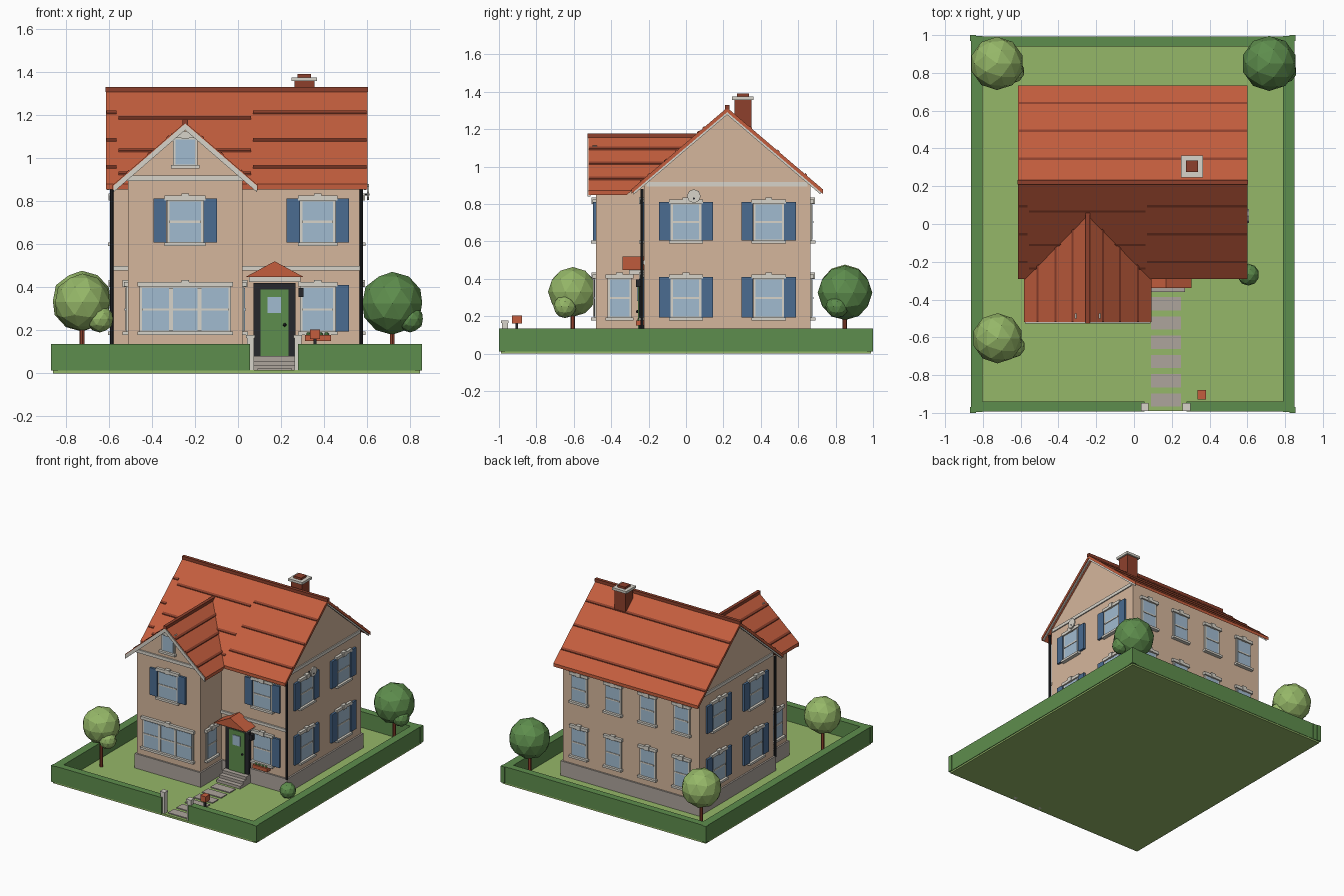
import bpy, bmesh, math
from mathutils import Matrix

cube = bpy.data.objects.get("Cube")
if cube:
    bpy.data.objects.remove(cube, do_unlink=True)


def material(name, r, g, b):
    rgb = [(c / 255) ** 2.2 for c in (r, g, b)] + [1]
    m = bpy.data.materials.new(name)
    m.use_nodes = True
    m.diffuse_color = rgb
    m.node_tree.nodes["Principled BSDF"].inputs["Base Color"].default_value = rgb
    return m


WALL = material("tan wall", 212, 181, 155)
ROOF = material("red roof", 194, 94, 64)
BRICK = material("dark brick", 140, 66, 48)
TRIM = material("pale trim", 214, 210, 200)
GLASS = material("pale blue glass", 160, 186, 207)
BLUE = material("shutter blue", 76, 108, 144)
GREEN = material("deep green", 94, 140, 78)
GRASS = material("light green", 148, 182, 104)
BLACK = material("near black", 42, 44, 48)
STONE = material("grey stone", 172, 163, 155)


def finish(name, bm, mat):
    bmesh.ops.recalc_face_normals(bm, faces=bm.faces)
    mesh = bpy.data.meshes.new(name)
    bm.to_mesh(mesh)
    bm.free()
    mesh.materials.append(mat)
    obj = bpy.data.objects.new(name, mesh)
    bpy.context.collection.objects.link(obj)
    return obj


def prism(name, mat, pts, axis, a, b, end=None):
    """Extrude a (side, height) profile along x or y; end(z) shapes the far end."""
    bm = bmesh.new()
    rings = []
    for t, far in ((a, False), (b, True)):
        ring = []
        for s, z in pts:
            d = end(z) if far and end else t
            ring.append(bm.verts.new((d, s, z) if axis == "x" else (s, d, z)))
        rings.append(ring)
    n = len(pts)
    for ring in rings:
        bm.faces.new(ring)
    for i in range(n):
        j = (i + 1) % n
        bm.faces.new((rings[0][i], rings[0][j], rings[1][j], rings[1][i]))
    return finish(name, bm, mat)


def box(name, mat, x, y, z):
    return prism(name, mat, [(x[0], z[0]), (x[1], z[0]), (x[1], z[1]), (x[0], z[1])], "y", *y)


def ball(name, mat, loc, r, sub=2):
    bm = bmesh.new()
    bmesh.ops.create_icosphere(bm, subdivisions=sub, radius=r, matrix=Matrix.Translation(loc))
    return finish(name, bm, mat)


def rod(name, mat, loc, r, length, sides=8, rot=Matrix()):
    bm = bmesh.new()
    bmesh.ops.create_cone(bm, cap_ends=True, segments=sides, radius1=r, radius2=r,
                          depth=length, matrix=Matrix.Translation(loc) @ rot)
    return finish(name, bm, mat)


# Wall planes: axis of the normal, its sign, position
FACES = {"front": ("y", -1, -.225), "wing": ("y", -1, -.48), "back": ("y", 1, .665),
         "left": ("x", 1, .565), "right": ("x", -1, -.577),
         "wing_left": ("x", 1, .02), "wing_right": ("x", -1, -.51)}


def plate(name, mat, face, u, z, depth):
    axis, sign, pos = FACES[face]
    d = sorted((pos - sign * .005, pos + sign * depth))
    return box(name, mat, u, d, z) if axis == "y" else box(name, mat, d, u, z)


def window(face, c, z, w, shutters=(), panes=1, rail=True):
    n = face + "_window"
    h = w / 2
    z0, z1 = z
    plate(n + "_frame", TRIM, face, (c - h - .012, c + h + .012), (z0 - .01, z1 + .01), .009)
    plate(n + "_glass", GLASS, face, (c - h, c + h), z, .012)
    plate(n + "_header", TRIM, face, (c - h - .022, c + h + .022), (z1 + .006, z1 + .028), .02)
    plate(n + "_keystone", TRIM, face, (c - .018, c + .018), (z1 + .004, z1 + .038), .025)
    plate(n + "_sill", TRIM, face, (c - h - .022, c + h + .022), (z0 - .02, z0 - .004), .027)
    if rail:
        m = (z0 + z1) / 2
        plate(n + "_rail", TRIM, face, (c - h, c + h), (m - .005, m + .005), .016)
    for i in range(1, panes):
        u = c - h + w * i / panes
        plate(n + "_mullion", TRIM, face, (u - .009, u + .009), z, .018)
    for s in shutters:
        u = sorted((c + s * (h + .013), c + s * (h + .075)))
        plate(face + "_shutter", BLUE, face, u, (z0 - .004, z1 + .014), .016)


# Garden: lawn, hedges, gate posts and path
CX = -.007
box("lawn", GRASS, (CX - .852, CX + .852), (-.99, .99), (0, .015))
HZ = (.012, .135)
for s in (-1, 1):
    box("side_hedge", GREEN, sorted((CX + s * .795, CX + s * .857)), (-.995, .995), HZ)
    for t in (-1, 1):
        x, y = CX + s * .845, t * .984
        box("hedge_corner", GREEN, (x - .016, x + .016), (y - .016, y + .016), HZ)
box("back_hedge", GREEN, (CX - .8, CX + .8), (.94, .993), HZ)
box("front_hedge_a", GREEN, (CX - .8, .055), (-.993, -.94), HZ)
box("front_hedge_b", GREEN, (.278, CX + .8), (-.993, -.94), HZ)
for x in (.058, .278):
    box("gate_post", TRIM, (x - .016, x + .016), (-.985, -.952), (0, .165))
    box("gate_post_cap", TRIM, (x - .02, x + .02), (-.989, -.948), (.165, .178))
for i in range(6):
    y = -.422 - i * .102
    box("path_slab", STONE, (.09, .25), (y - .035, y + .035), (.01, .022))

# House body and stone base
MID, APEX, SLOPE = .22, 1.315, .853
WMID, WAPEX, WSLOPE = -.245, 1.165, .866


def gable(mid, half, apex, slope, drop, base):
    e = apex - half * slope - drop
    return [(mid - half, base), (mid + half, base), (mid + half, e), (mid, apex - drop), (mid - half, e)]


def chevron(mid, half, apex, slope, t0, t1):
    e = apex - half * slope
    return [(mid - half, e - t0), (mid, apex - t0), (mid + half, e - t0),
            (mid + half, e - t1), (mid, apex - t1), (mid - half, e - t1)]


def seam(mid, o, side, apex, slope):
    w = o + .012
    a, b = apex - o * slope, apex - w * slope
    return [(mid + side * o, a - .005), (mid + side * w, b - .005),
            (mid + side * w, b + .006), (mid + side * o, a + .006)]


def valley(z):
    return MID - (APEX - z) / SLOPE + .01


prism("main_walls", WALL, gable(MID, .445, APEX, SLOPE, .022, .01), "x", -.577, .565)
prism("wing_walls", WALL, gable(WMID, .265, WAPEX, WSLOPE, .022, .01), "y", -.48, -.2)
box("main_base", STONE, (-.589, .577), (-.237, .677), (.01, .125))
box("wing_base", STONE, (-.522, .032), (-.492, -.22), (.01, .125))

# Main roof with ridge, bargeboards and seams
prism("main_roof", ROOF, chevron(MID, .512, APEX, SLOPE, 0, .024), "x", -.613, .6)
box("main_ridge", BRICK, (-.616, .604), (MID - .012, MID + .012), (APEX - .01, APEX + .013))
for x in (-.607, .584):
    prism("main_bargeboard", TRIM, chevron(MID, .5, APEX, SLOPE, .02, .038), "x", x, x + .01)
for o in (.12, .268, .415):
    prism("back_roof_seam", BRICK, seam(MID, o, 1, APEX, SLOPE), "x", -.61, .597)
    for x in ((-.61, -.565), (.07, .597)):
        prism("front_roof_seam", BRICK, seam(MID, o, -1, APEX, SLOPE), "x", *x)
for o in (.148, .325, .45):
    prism("front_roof_seam", BRICK, seam(MID, o, -1, APEX, SLOPE), "x", -.555, .06)

# Wing roof, ending in the valleys of the main roof
prism("wing_roof", ROOF, chevron(WMID, .337, WAPEX, WSLOPE, 0, .024), "y", -.52, 0, valley)
prism("wing_bargeboard", TRIM, chevron(WMID, .333, WAPEX, WSLOPE, .006, .036), "y", -.526, -.51)
box("wing_ridge", BRICK, (WMID - .012, WMID + .012), (-.526, .06), (WAPEX - .012, WAPEX + .012))
for o in (.075, .165, .26):
    for s in (-1, 1):
        prism("wing_roof_seam", BRICK, seam(WMID, o, s, WAPEX, WSLOPE), "y", -.518, 0, valley)

# Trim bands
plate("wing_band", TRIM, "wing", (-.515, .025), (.893, .917), .01)
for f in ("left", "right"):
    plate("gable_band", TRIM, f, (-.21, .65), (.893, .917), .008)
for u in ((-.58, -.5), (.01, .568)):
    plate("belt_course", TRIM, "front", u, (.477, .498), .012)

# Chimney
box("chimney_stack", BRICK, (.263, .354), (.26, .35), (1.2, 1.358))
box("chimney_cap", TRIM, (.248, .366), (.246, .362), (1.356, 1.374))
box("chimney_pot", BRICK, (.275, .338), (.274, .336), (1.37, 1.39))

# Windows
UP, LOW = (.61, .797), (.198, .396)
BOTH = (-1, 1)
window("front", .37, UP, .14, BOTH)
window("front", .37, LOW, .14, (1,))
window("wing", WMID, UP, .146, BOTH)
window("wing", WMID, LOW, .4, panes=3)
window("wing", WMID, (.97, 1.085), .09, rail=False)
for z in (UP, LOW):
    for f in ("left", "right"):
        for y in (0, .442):
            window(f, y, z, .14, BOTH)
    for x in (-.435, -.15, .14, .425):
        window("back", x, z, .11)
for f in ("wing_left", "wing_right"):
    window(f, -.355, LOW, .105)

# Door, canopy, lamp and steps
plate("door_frame", BLACK, "front", (.072, .267), (.08, .42), .025)
plate("door", GREEN, "front", (.105, .235), (.08, .39), .031)
plate("door_window", GLASS, "front", (.137, .2), (.28, .355), .036)
ball("door_knob", BLACK, (.217, -.26, .225), .009, 1)
prism("canopy_roof", ROOF, [(.035, .447), (.305, .447), (.17, .52)], "y", -.34, -.22)
box("canopy_trim", TRIM, (.05, .29), (-.305, -.22), (.424, .447))
box("wall_lamp", BLACK, (.281, .305), (-.268, -.22), (.355, .395))
for y, z in ((-.29, .08), (-.325, .058), (-.36, .036)):
    box("door_step", STONE, (.07, .27), (y, -.22), (.01, z))

# Planter, downspouts and dish
box("planter", ROOF, (.31, .432), (-.268, -.225), (.15, .177))
for i in range(4):
    ball("planter_leaves", GREEN, (.328 + i * .028, -.247, .18), .014, 1)
for x in (-.585, .573):
    rod("downspout", BLACK, (x, -.234, .5), .008, .76)
turn = Matrix.Rotation(math.pi / 2, 4, "Y")
rod("dish", TRIM, (.603, .042, .842), .037, .01, 8, turn)
rod("dish_arm", BLACK, (.585, .042, .83), .006, .05, 6, turn)

# Mailbox
box("mailbox", ROOF, (.335, .38), (-.93, -.878), (.16, .203))
box("mailbox_post", BLACK, (.35, .365), (-.912, -.897), (.01, .16))

# Trees and bush
for x, y, z, r, leaf in ((-.725, .85, .335, .141, GRASS), (-.722, -.605, .33, .133, GRASS),
                         (.716, .85, .325, .146, GREEN)):
    rod("tree_trunk", BRICK, (x, y, .13), .012, .25, 6)
    ball("tree_crown", leaf, (x, y, z), r)
    ball("tree_crown_low", leaf, (x + .083, y - .042, .252), .062)
ball("bush", GREEN, (.605, -.268, .06), .058)
